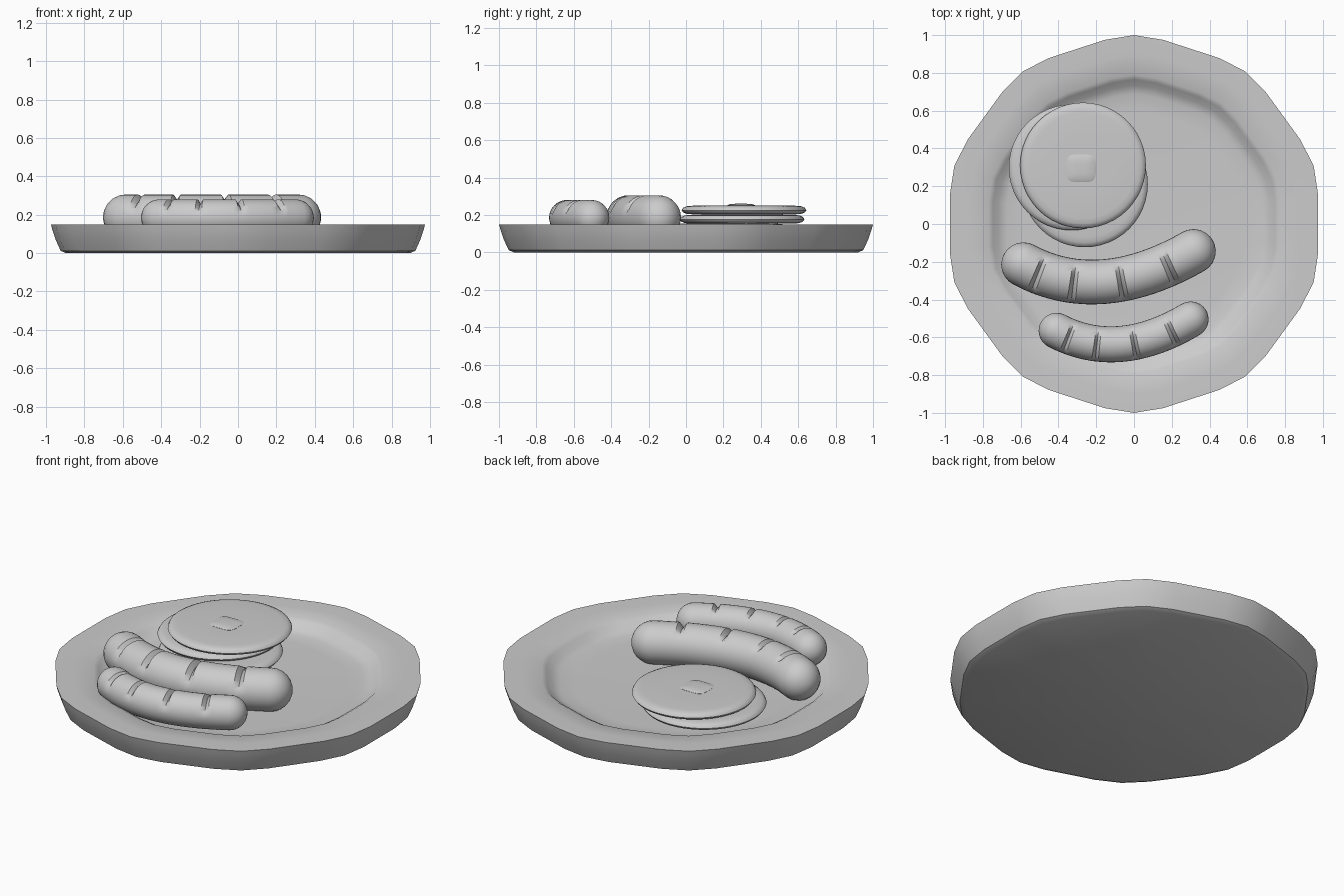
import bpy, bmesh
from math import sin, cos, pi, radians
from mathutils import Vector

if "Cube" in bpy.data.objects:
    bpy.data.objects.remove(bpy.data.objects["Cube"])


def finish(name, bm, angle=35):
    bmesh.ops.recalc_face_normals(bm, faces=bm.faces)
    me = bpy.data.meshes.new(name)
    bm.to_mesh(me)
    bm.free()
    ob = bpy.data.objects.new(name, me)
    bpy.context.collection.objects.link(ob)
    bpy.ops.object.select_all(action='DESELECT')
    ob.select_set(True)
    bpy.context.view_layer.objects.active = ob
    bpy.ops.object.shade_smooth_by_angle(angle=radians(angle))
    return ob


def skin(bm, rings, start, end):
    """Join rings of points with quads and close both ends with fans."""
    vr = [[bm.verts.new(p) for p in ring] for ring in rings]
    n = len(vr[0])
    for a, b in zip(vr, vr[1:]):
        for i in range(n):
            j = (i + 1) % n
            bm.faces.new((a[i], a[j], b[j], b[i]))
    for ring, tip in ((vr[0], start), (vr[-1], end)):
        c = bm.verts.new(tip)
        for i in range(n):
            bm.faces.new((ring[i], ring[(i + 1) % n], c))


def lathe(name, outline, profile, centre=(0, 0), angle=35):
    cx, cy = centre
    rings = [[(cx + x * r, cy + y * r, z) for x, y in outline] for r, z in profile]
    bm = bmesh.new()
    skin(bm, rings, (cx, cy, profile[0][1]), (cx, cy, profile[-1][1]))
    return finish(name, bm, angle)


# Plate: ten soft corners, each with two extra points beside it
outline = []
for k in range(10):
    for off, r in ((-9, .987), (0, 1.0), (9, .987)):
        a = radians(18 + 36 * k + off)
        outline.append((r * cos(a), r * sin(a)))
lathe("plate", outline,
      [(.92, 0), (.948, .012), (.975, .07), (.992, .12), (1, .15), (.90, .149),
       (.79, .143), (.765, .13), (.735, .1), (.69, .087), (.6, .083)])

# Pancakes: three rounded discs, slightly offset
circle = [(cos(2 * pi * i / 48), sin(2 * pi * i / 48)) for i in range(48)]
for i, (x, y, z) in enumerate(((-.26, .21, .106), (-.33, .30, .153), (-.27, .31, .202))):
    prof = [(.25, z), (.305, z + .003), (.325, z + .011), (.333, z + .023),
            (.326, z + .036), (.308, z + .044), (.28, z + .047), (.15, z + .049)]
    lathe(f"pancake_{i + 1}", circle, prof, (x, y), 60)

# Butter: a melting pat barely rising out of the top pancake
pat = [(.078 * (abs(cos(a)) ** .5) * (1 if cos(a) > 0 else -1),
        .074 * (abs(sin(a)) ** .5) * (1 if sin(a) > 0 else -1))
       for a in (2 * pi * (i + .5) / 20 for i in range(20))]
lathe("butter", pat, [(1, .247), (1, .252), (.85, .257), (.4, .26)], (-.28, .295), 60)


# Sausages: bent tubes with round ends and slits scored across the top
def sausage(name, p0, pm, p1, r, z):
    p0, pm, p1 = (Vector((*p, z)) for p in (p0, pm, p1))
    ctrl = 2 * pm - (p0 + p1) / 2
    slits = (.10, .32, .60, .86)
    ts = [i / 20 for i in range(21)]
    ts = [t for t in ts if all(abs(t - s) > .035 for s in slits)]
    ts += [s + d for s in slits for d in (-.022, 0, .022)]
    caps = [radians(a) for a in (78, 62, 46, 30, 14)]
    stations = [(0, -sin(a), cos(a)) for a in caps]
    stations += [(t, 0, 1) for t in sorted(ts)]
    stations += [(1, sin(a), cos(a)) for a in reversed(caps)]
    n = 32
    rings = []
    for t, along, scale in stations:
        c = (1 - t) ** 2 * p0 + 2 * t * (1 - t) * ctrl + t * t * p1
        d = (2 * (1 - t) * (ctrl - p0) + 2 * t * (p1 - ctrl)).normalized()
        side = Vector((d.y, -d.x, 0))
        c = c + d * along * r
        ring = []
        for i in range(n):
            a = 2 * pi * i / n
            rr = r * scale
            if t in slits and abs(a - radians(75)) < radians(58):
                rr -= .27 * r * cos((a - radians(75)) * 90 / 58) ** .5
            ring.append(c + side * cos(a) * rr + Vector((0, 0, sin(a) * rr)))
        rings.append(ring)
    d0, d1 = (ctrl - p0).normalized(), (p1 - ctrl).normalized()
    bm = bmesh.new()
    skin(bm, rings, p0 - d0 * r, p1 + d1 * r)
    finish(name, bm, 40)


sausage("large_sausage", (-.585, -.215), (-.16, -.305), (.315, -.145), .118, .187)
sausage("small_sausage", (-.41, -.565), (-.07, -.635), (.30, -.505), .095, .185)
